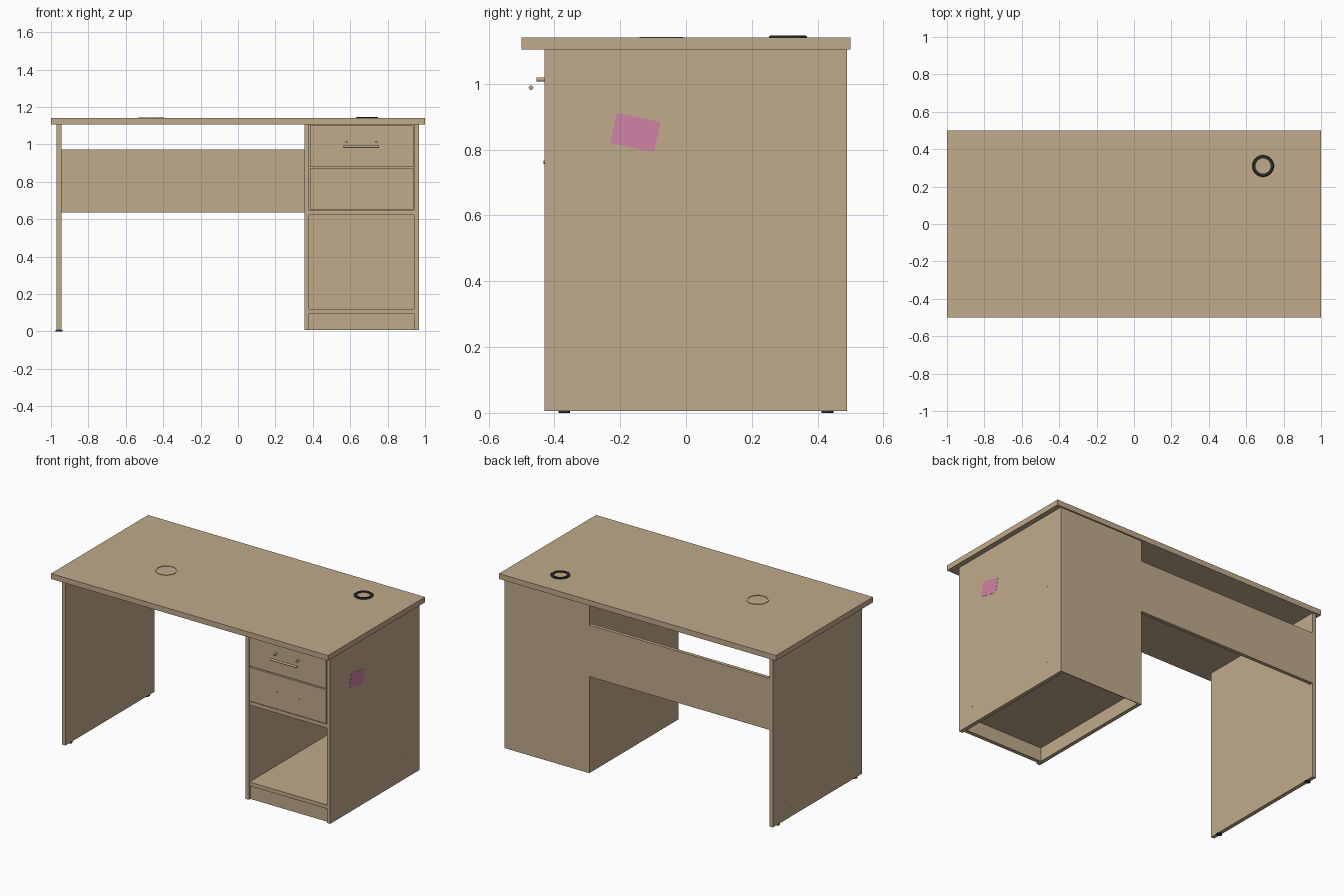
import bpy, bmesh, math
from mathutils import Matrix

if "Cube" in bpy.data.objects:
    bpy.data.objects.remove(bpy.data.objects["Cube"])


def material(name, rgb):
    m = bpy.data.materials.new(name)
    m.diffuse_color = (*rgb, 1)
    m.use_nodes = True
    m.node_tree.nodes["Principled BSDF"].inputs["Base Color"].default_value = m.diffuse_color
    return m


WOOD = material("light wood", (0.527, 0.402, 0.258))
BLACK = material("black plastic", (0.03, 0.03, 0.034))
PINK = material("pink sticker", (0.63, 0.223, 0.386))


def finish(name, bm, mat, smooth=False):
    bmesh.ops.recalc_face_normals(bm, faces=bm.faces)
    me = bpy.data.meshes.new(name)
    bm.to_mesh(me)
    bm.free()
    me.materials.append(mat)
    ob = bpy.data.objects.new(name, me)
    bpy.context.collection.objects.link(ob)
    if smooth:
        bpy.ops.object.select_all(action='DESELECT')
        ob.select_set(True)
        bpy.context.view_layer.objects.active = ob
        bpy.ops.object.shade_smooth_by_angle()
    return ob


def box(name, x, y, z, mat=WOOD):
    """Box from its (low, high) extents on each axis."""
    bm = bmesh.new()
    size = [b - a for a, b in (x, y, z)]
    mid = [(a + b) / 2 for a, b in (x, y, z)]
    bmesh.ops.create_cube(bm, size=1, matrix=Matrix.Translation(mid) @ Matrix.Diagonal((*size, 1)))
    return finish(name, bm, mat)


def rod(name, centre, radius, length, axis, mat=WOOD, sides=16):
    bm = bmesh.new()
    turn = {'X': Matrix.Rotation(math.pi / 2, 4, 'Y'),
            'Y': Matrix.Rotation(math.pi / 2, 4, 'X'), 'Z': Matrix()}[axis]
    bmesh.ops.create_cone(bm, cap_ends=True, segments=sides, radius1=radius, radius2=radius,
                          depth=length, matrix=Matrix.Translation(centre) @ turn)
    return finish(name, bm, mat, True)


def ring(name, centre, profile, mat, sides=40):
    """Closed (radius, height) profile spun around z."""
    bm = bmesh.new()
    loops = []
    for i in range(sides):
        a = 2 * math.pi * i / sides
        loops.append([bm.verts.new((centre[0] + r * math.cos(a), centre[1] + r * math.sin(a), centre[2] + h))
                      for r, h in profile])
    n = len(profile)
    for i in range(sides):
        p, q = loops[i], loops[(i + 1) % sides]
        for j in range(n):
            k = (j + 1) % n
            bm.faces.new((p[j], q[j], q[k], p[k]))
    return finish(name, bm, mat, True)


# Main panels
TOP = 1.14
DEPTH, HEIGHT = (-0.43, 0.485), (0.006, 1.105)
box("desk_top", (-1, 1), (-0.5, 0.5), (1.105, TOP))
box("left_leg_panel", (-0.97, -0.945), (-0.43, 0.49), HEIGHT)
box("modesty_panel", (-0.945, 0.355), (0.465, 0.488), (0.635, 0.972))

# Cabinet carcass
box("cabinet_left_side", (0.355, 0.38), DEPTH, HEIGHT)
box("cabinet_right_side", (0.942, 0.967), DEPTH, HEIGHT)
box("cabinet_back", (0.355, 0.967), (0.485, 0.49), HEIGHT)
INNER = (0.38, 0.942)
box("cabinet_floor", INNER, (-0.425, 0.485), (0.095, 0.12))
box("plinth", INNER, (-0.415, -0.39), (0.006, 0.095))
box("drawer_shelf", INNER, (-0.425, 0.485), (0.622, 0.647))

# Drawers
for name, low, high in (("upper", 0.88, 1.1), ("lower", 0.652, 0.872)):
    box(name + "_drawer_front", (0.384, 0.938), (-0.43, -0.405), (low, high))

# Handle with its two posts, and fixing studs on the lower drawer
rod("handle_bar", (0.66, -0.471, 0.988), 0.007, 0.19, 'X')
for x in (0.58, 0.74):
    rod("handle_post", (x, -0.442, 1.013), 0.0065, 0.026, 'Y')
    rod("drawer_stud", (x, -0.4305, 0.762), 0.005, 0.004, 'Y')

# Screw caps on the outer faces of the side panels
for y, z in ((-0.31, 1.07), (-0.31, 0.63), (-0.31, 0.125), (0.365, 0.63), (0.365, 0.125)):
    rod("right_screw_cap", (0.967, y, z), 0.006, 0.002, 'X')
for y, z in ((-0.31, 1.07), (-0.31, 0.125), (0.365, 0.125)):
    rod("left_screw_cap", (-0.97, y, z), 0.006, 0.002, 'X')

# Feet under the left panel
for y in (-0.37, 0.43):
    rod("foot", (-0.957, y, 0.003), 0.018, 0.006, 'Z', BLACK)

# Cable grommet and thin ring on the top
ring("cable_grommet", (0.69, 0.31, TOP),
     [(0.04, -0.001), (0.058, -0.001), (0.058, 0.003), (0.053, 0.007), (0.04, 0.007)], BLACK)
ring("top_ring", (-0.465, -0.075, TOP),
     [(0.06, -0.001), (0.066, -0.001), (0.066, 0.003), (0.06, 0.003)], WOOD)

# Tilted sticker on the right side
sticker = box("sticker", (-0.001, 0.001), (-0.068, 0.068), (-0.047, 0.047), PINK)
sticker.location = (0.967, -0.154, 0.852)
sticker.rotation_euler = (math.radians(-12), 0, 0)
